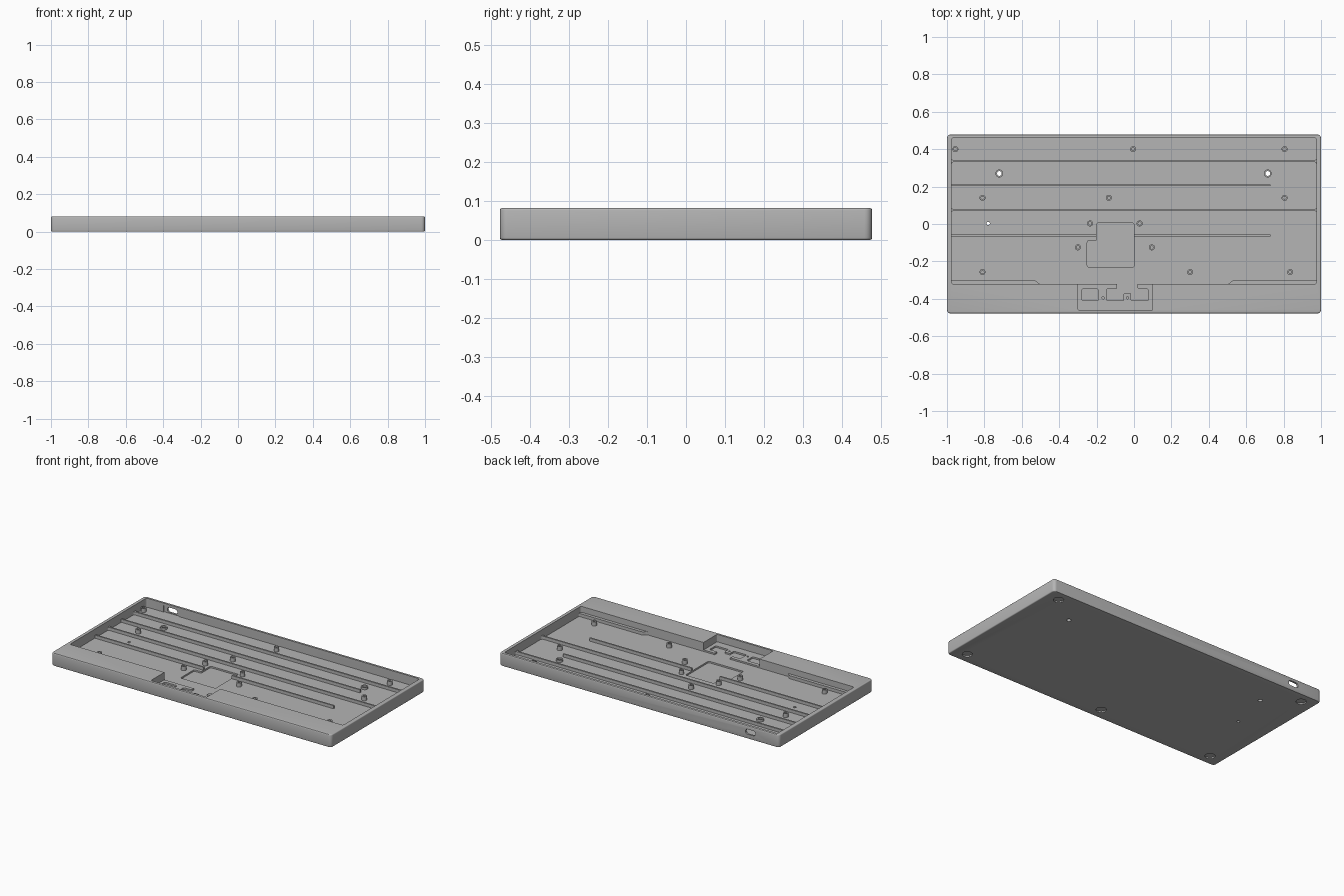
import bpy, bmesh, math

if "Cube" in bpy.data.objects:
    bpy.data.objects.remove(bpy.data.objects["Cube"])

FLOOR, RIB_TOP, TOP = 0.024, 0.044, 0.082
HALF_X, HALF_Y = 1.0, 0.478
WALL_X = 0.976

grey = bpy.data.materials.new("case grey")
grey.use_nodes = True
colour = (0.46, 0.46, 0.46, 1)
grey.diffuse_color = colour
grey.node_tree.nodes["Principled BSDF"].inputs["Base Color"].default_value = colour


def finish(name, bm):
    bmesh.ops.recalc_face_normals(bm, faces=bm.faces)
    mesh = bpy.data.meshes.new(name)
    bm.to_mesh(mesh)
    bm.free()
    mesh.materials.append(grey)
    obj = bpy.data.objects.new(name, mesh)
    bpy.context.collection.objects.link(obj)
    return obj


def prism(name, points, z0, z1, radius=0.0, edge_round=0.0):
    """Upright prism over an outline, with rounded corners and rims."""
    bm = bmesh.new()
    face = bm.faces.new([bm.verts.new((x, y, z0)) for x, y in points])
    out = bmesh.ops.extrude_face_region(bm, geom=[face])
    for v in out["geom"]:
        if isinstance(v, bmesh.types.BMVert):
            v.co.z = z1
    if radius:
        upright = [e for e in bm.edges if abs(e.verts[0].co.z - e.verts[1].co.z) > 1e-5]
        bmesh.ops.bevel(bm, geom=upright, offset=radius, segments=5,
                        profile=0.5, affect='EDGES')
    if edge_round:
        rims = [e for e in bm.edges if abs(e.verts[0].co.z - e.verts[1].co.z) < 1e-5]
        bmesh.ops.bevel(bm, geom=rims, offset=edge_round, segments=3,
                        profile=0.5, affect='EDGES')
    return finish(name, bm)


def rect(x0, x1, y0, y1):
    return [(x0, y0), (x1, y0), (x1, y1), (x0, y1)]


def circle(x, y, r, n=24):
    return [(x + r * math.cos(math.tau * i / n), y + r * math.sin(math.tau * i / n))
            for i in range(n)]


def cut(target, cutter):
    cutter.hide_render = True
    mod = target.modifiers.new("cut", 'BOOLEAN')
    mod.operation = 'DIFFERENCE'
    mod.solver = 'EXACT'
    mod.object = cutter
    bpy.context.view_layer.objects.active = target
    bpy.ops.object.modifier_apply(modifier=mod.name)
    bpy.data.objects.remove(cutter)


def cut_prism(target, points, z0, z1, radius=0.0):
    cut(target, prism("cutter", points, z0, z1, radius))


def tube(name, x, y, r_out, r_in, z0, z1, n=24):
    """Hollow round post."""
    bm = bmesh.new()
    loops = [[bm.verts.new((px, py, z)) for px, py in circle(x, y, r, n)]
             for r, z in ((r_out, z0), (r_out, z1), (r_in, z1), (r_in, z0))]
    for a, b in zip(loops, loops[1:] + loops[:1]):
        for i in range(n):
            j = (i + 1) % n
            bm.faces.new((a[i], a[j], b[j], b[i]))
    return finish(name, bm)


# Outer shell
case = prism("case_tray", rect(-HALF_X, HALF_X, -HALF_Y, HALF_Y), 0, TOP, 0.02, 0.006)

# Upper cavity, then the lower bays that leave full-width ribs between them
cut_prism(case, rect(-WALL_X, WALL_X, -0.322, 0.46), RIB_TOP, 0.2, 0.012)
for y0, y1 in ((0.342, 0.46), (0.079, 0.331)):
    cut_prism(case, rect(-WALL_X, WALL_X, y0, y1), FLOOR, 0.06, 0.012)
front_bay = [(-WALL_X, -0.302), (-0.525, -0.302), (-0.505, -0.322), (0.505, -0.322),
             (0.525, -0.302), (WALL_X, -0.302), (WALL_X, 0.069), (-WALL_X, 0.069)]
cut_prism(case, front_bay, FLOOR, 0.06, 0.008)

# Front pocket with its sunken slots
cut_prism(case, rect(-0.3, 0.1, -0.46, -0.3), 0.034, 0.2, 0.006)
cut_prism(case, rect(-0.28, -0.19, -0.41, -0.347), FLOOR, 0.06, 0.01)
slot = [(-0.145, -0.41), (-0.055, -0.41), (-0.055, -0.37), (-0.015, -0.37),
        (-0.015, -0.41), (0.075, -0.41), (0.075, -0.347), (0.02, -0.347),
        (0.02, -0.31), (-0.09, -0.31), (-0.09, -0.347), (-0.145, -0.347)]
cut_prism(case, slot, FLOOR, 0.06, 0.006)
for x in (-0.165, -0.035):
    cut_prism(case, circle(x, -0.395, 0.006, 16), 0.02, 0.06)

# Stepped recess in the middle of the floor
recess = [(-0.25, -0.23), (0, -0.23), (0, 0.005), (-0.2, 0.005),
          (-0.2, -0.09), (-0.25, -0.09)]
cut_prism(case, recess, 0.014, 0.06, 0.008)

# Round recesses for the feet
for x, y in ((0.91, 0.41), (-0.91, 0.41), (0.91, -0.405), (-0.91, -0.405), (-0.09, -0.4)):
    cut_prism(case, circle(x, y, 0.03, 32), -0.02, 0.008)

# Holes through the floor
for x, y, r in ((-0.72, 0.27, 0.013), (0.715, 0.27, 0.013), (-0.78, 0.003, 0.009)):
    cut_prism(case, circle(x, y, r), -0.02, 0.06)

# Cable port through the back wall, thinned on the inside
cut_prism(case, rect(-0.855, -0.745, 0.44, 0.466), FLOOR, 0.066)
port = prism("port_cutter", rect(-0.035, 0.035, -0.016, 0.016), -0.05, 0.05, 0.014)
port.rotation_euler.x = math.pi / 2
port.location = (-0.795, HALF_Y, 0.045)
bpy.context.view_layer.update()
cut(case, port)

# Partial ribs, broken where the recess crosses
parts = [case]
for name, x0, x1, y in (("rear_rib", -0.98, 0.73, 0.207),
                        ("front_rib_right", -0.98, -0.2, -0.062),
                        ("front_rib_left", 0, 0.73, -0.062)):
    parts.append(prism(name, rect(x0, x1, y - 0.005, y + 0.005), FLOOR - 0.003, RIB_TOP))

# Screw posts
posts = [(-0.955, 0.4), (-0.005, 0.4), (0.805, 0.4),
         (-0.81, 0.14), (-0.135, 0.14), (0.805, 0.14),
         (-0.235, 0.003), (0.03, 0.003), (-0.3, -0.125), (0.095, -0.125),
         (-0.81, -0.257), (0.3, -0.257), (0.835, -0.257)]
for i, (x, y) in enumerate(posts):
    parts.append(tube(f"screw_post_{i + 1}", x, y, 0.016, 0.008, FLOOR - 0.002, 0.05))
for side, x in (("right", -0.72), ("left", 0.715)):
    parts.append(tube("through_collar_" + side, x, 0.27, 0.021, 0.013, FLOOR - 0.002, 0.038))

# Smooth rounded edges, keeping the corners crisp
bpy.ops.object.select_all(action='DESELECT')
for obj in parts:
    obj.select_set(True)
bpy.context.view_layer.objects.active = case
bpy.ops.object.shade_smooth_by_angle(angle=math.radians(30))
